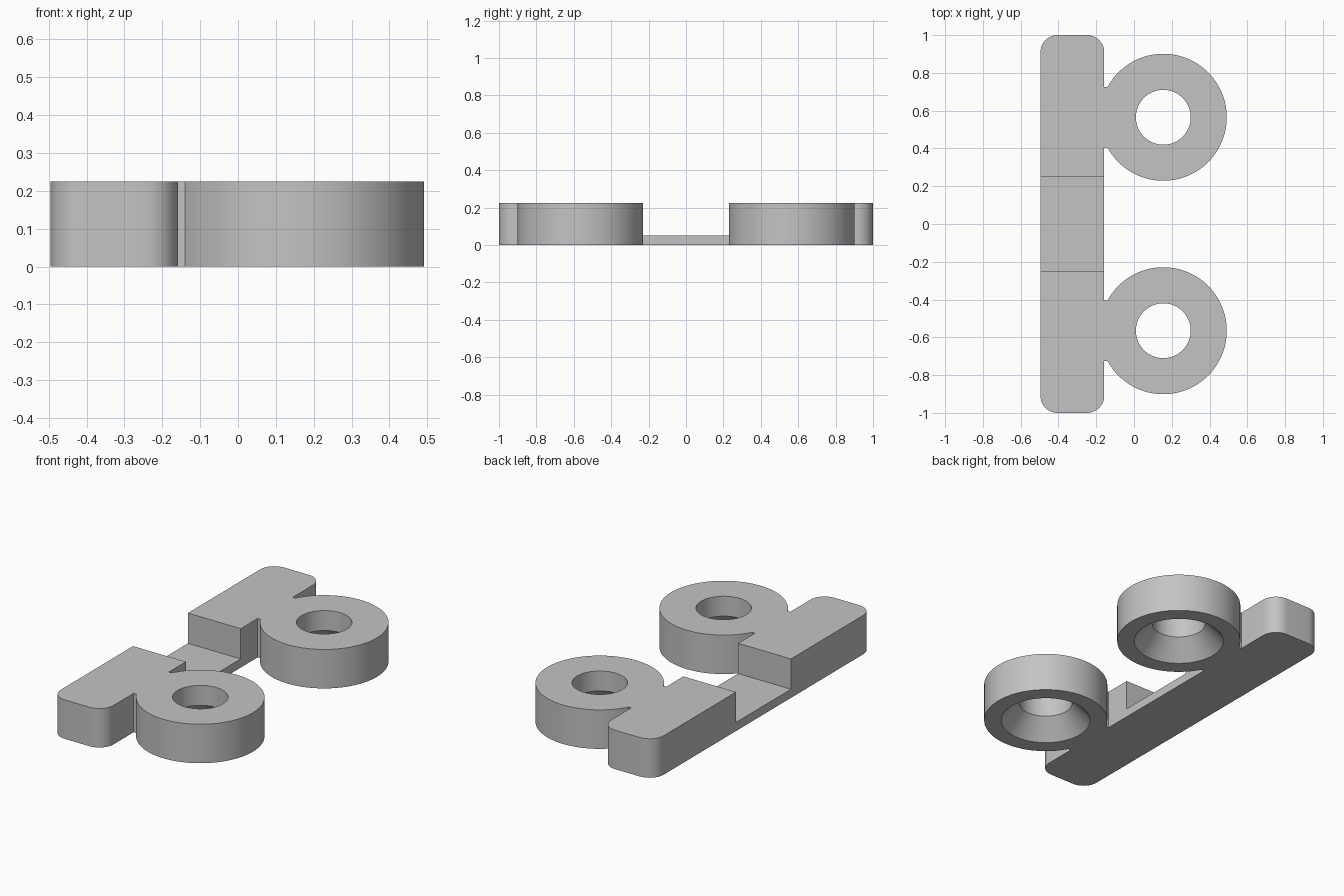
import bpy, bmesh
from math import sin, cos, pi, asin, radians

cube = bpy.data.objects.get("Cube")
if cube:
    bpy.data.objects.remove(cube, do_unlink=True)

HEIGHT, BASE = 0.225, 0.05
LEFT, RIGHT, CORNER = -0.495, -0.158, 0.09
RING_X, RING_Y, RING_R = 0.155, 0.565, 0.336
HOLE_R, SINK_R, SINK_Z = 0.145, 0.243, 0.11
NECK = 0.16
GAP = 0.25

grey = bpy.data.materials.new("plain grey")
grey.use_nodes = True
colour = (0.55, 0.55, 0.55, 1)
grey.diffuse_color = colour
grey.node_tree.nodes["Principled BSDF"].inputs["Base Color"].default_value = colour


def arc(cx, cy, r, start, end, steps):
    angles = [start + (end - start) * i / steps for i in range(steps + 1)]
    return [(cx + r * cos(a), cy + r * sin(a)) for a in angles]


def add_object(name, bm):
    bmesh.ops.recalc_face_normals(bm, faces=bm.faces)
    mesh = bpy.data.meshes.new(name)
    bm.to_mesh(mesh)
    bm.free()
    mesh.materials.append(grey)
    obj = bpy.data.objects.new(name, mesh)
    bpy.context.collection.objects.link(obj)
    return obj


def extrude(name, outline, z0, z1):
    bm = bmesh.new()
    face = bm.faces.new([bm.verts.new((x, y, z0)) for x, y in outline])
    top = bmesh.ops.extrude_face_region(bm, geom=[face])["geom"]
    verts = [v for v in top if isinstance(v, bmesh.types.BMVert)]
    bmesh.ops.translate(bm, verts=verts, vec=(0, 0, z1 - z0))
    return add_object(name, bm)


def lathe(name, profile, cx, cy, steps=96):
    bm = bmesh.new()
    rings = [[bm.verts.new((x, y, z)) for x, y in arc(cx, cy, r, 0, 2 * pi, steps)[:-1]]
             for r, z in profile]
    for low, high in zip(rings, rings[1:]):
        for i in range(steps):
            j = (i + 1) % steps
            bm.faces.new((low[i], low[j], high[j], high[i]))
    bm.faces.new(rings[0])
    bm.faces.new(rings[-1])
    return add_object(name, bm)


# Outline of one end: neck, ring, neck, then rounded bar corners
a = asin(NECK / RING_R)
half = [(RIGHT, RING_Y - NECK)]
half += arc(RING_X, RING_Y, RING_R, -pi + a, pi - a, 96)
half += [(RIGHT, RING_Y + NECK)]
half += arc(RIGHT - CORNER, 1 - CORNER, CORNER, 0, pi / 2, 12)
half += arc(LEFT + CORNER, 1 - CORNER, CORNER, pi / 2, pi, 12)
outline = half + [(x, -y) for x, y in reversed(half)]
bracket = extrude("double_ring_bracket", outline, 0, HEIGHT)

# Cutters: lowered middle of the bar, and countersunk holes
x0, x1 = LEFT - 0.1, RIGHT + 0.03
cutters = [extrude("middle_cutter", [(x0, -GAP), (x1, -GAP), (x1, GAP), (x0, GAP)], BASE, 0.4)]
slope = (SINK_R - HOLE_R) / SINK_Z
profile = [(SINK_R + slope * 0.05, -0.05), (HOLE_R, SINK_Z), (HOLE_R, HEIGHT + 0.05)]
for side in (-1, 1):
    cutters.append(lathe("hole_cutter", profile, RING_X, side * RING_Y))

for cutter in cutters:
    cutter.hide_render = True
    mod = bracket.modifiers.new("cut", "BOOLEAN")
    mod.operation = "DIFFERENCE"
    mod.solver = "EXACT"
    mod.object = cutter

# Bake the cuts and drop the cutters
graph = bpy.context.evaluated_depsgraph_get()
mesh = bpy.data.meshes.new_from_object(bracket.evaluated_get(graph))
bracket.modifiers.clear()
bracket.data = mesh
for cutter in cutters:
    bpy.data.objects.remove(cutter, do_unlink=True)

bpy.ops.object.select_all(action="DESELECT")
bracket.select_set(True)
bpy.context.view_layer.objects.active = bracket
bpy.ops.object.shade_smooth_by_angle(angle=radians(25))
